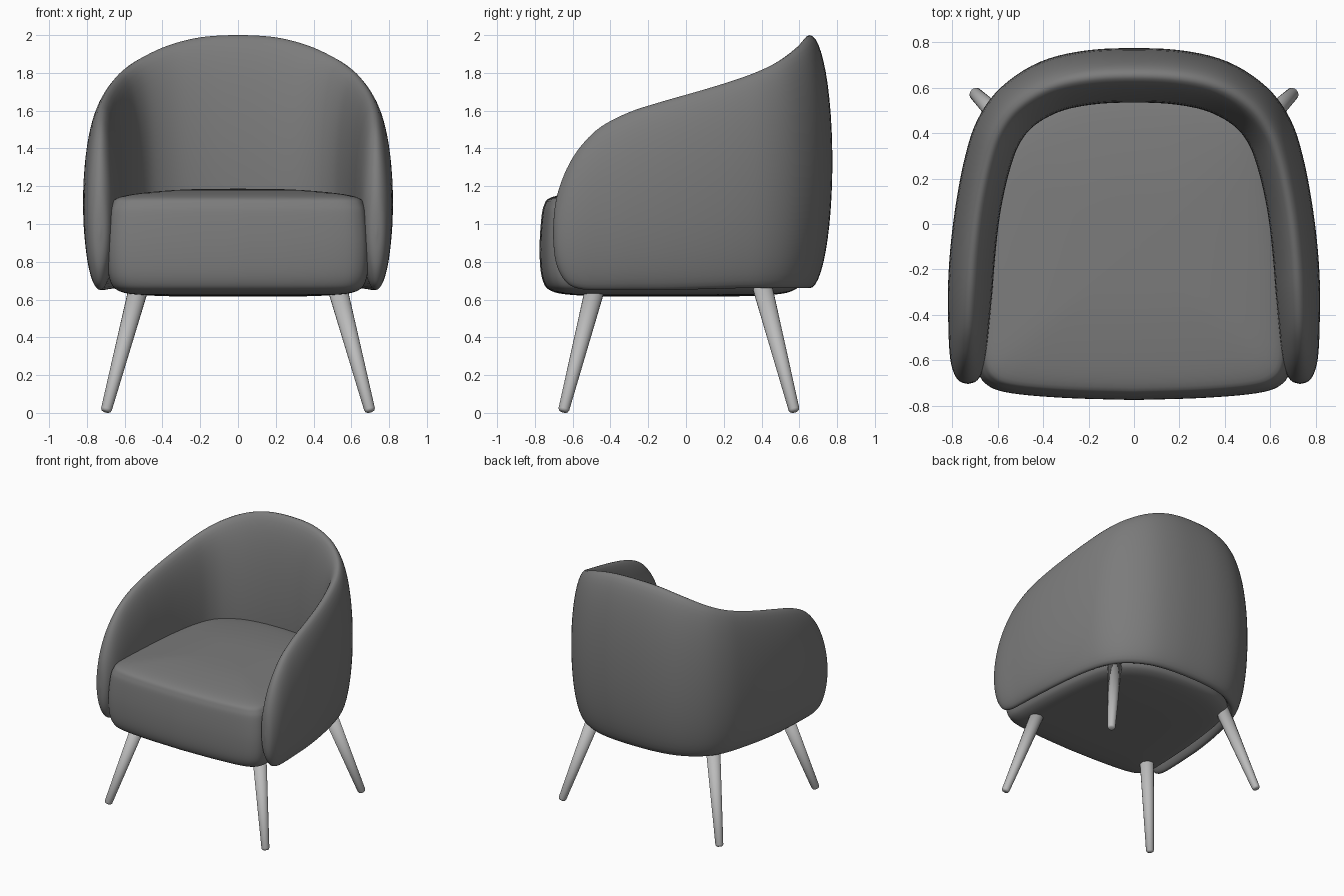
import bpy
import bmesh
import math
from mathutils import Vector

cube = bpy.data.objects.get("Cube")
if cube:
    bpy.data.objects.remove(cube)


def make_material(name, value):
    mat = bpy.data.materials.new(name)
    mat.use_nodes = True
    colour = (value, value, value, 1)
    mat.diffuse_color = colour
    bsdf = mat.node_tree.nodes["Principled BSDF"]
    bsdf.inputs["Base Color"].default_value = colour
    bsdf.inputs["Roughness"].default_value = 0.8
    return mat


fabric = make_material("dark grey fabric", 0.2)
leg_paint = make_material("light grey legs", 0.5)


def smooth_rows(rows, steps):
    """Catmull-Rom interpolation through rows of any width."""
    rows = [Vector(r) for r in rows]
    padded = [2 * rows[0] - rows[1]] + rows + [2 * rows[-1] - rows[-2]]
    result = []
    for a, b, c, d in zip(padded, padded[1:], padded[2:], padded[3:]):
        for i in range(steps):
            t = i / steps
            result.append(b + (c - a) * (t / 2)
                          + (a - 2.5 * b + 2 * c - d / 2) * t ** 2
                          + (1.5 * (b - c) + (d - a) / 2) * t ** 3)
    return result + [rows[-1]]


def loft(name, rings, mat):
    """Skin closed rings of equal length; collapsed end rings are welded."""
    bm = bmesh.new()
    loops = [[bm.verts.new(p) for p in ring] for ring in rings]
    for low, high in zip(loops, loops[1:]):
        for i in range(len(low)):
            j = (i + 1) % len(low)
            bm.faces.new((low[i], low[j], high[j], high[i]))
    bmesh.ops.remove_doubles(bm, verts=bm.verts, dist=0.0005)
    bmesh.ops.recalc_face_normals(bm, faces=bm.faces)
    mesh = bpy.data.meshes.new(name)
    bm.to_mesh(mesh)
    bm.free()
    mesh.materials.append(mat)
    mesh.polygons.foreach_set("use_smooth", [True] * len(mesh.polygons))
    obj = bpy.data.objects.new(name, mesh)
    bpy.context.collection.objects.link(obj)
    return obj


# Wraparound shell: x, y, half thickness, bottom, top from back centre to arm tip
half = [
    (0, .655, .12, .66, 2.0), (.2, .645, .12, .66, 1.988),
    (.37, .605, .118, .66, 1.945), (.51, .52, .112, .66, 1.88),
    (.595, .41, .107, .66, 1.82), (.645, .27, .103, .66, 1.766),
    (.685, .08, .1, .655, 1.707), (.71, -.12, .1, .65, 1.65),
    (.722, -.3, .098, .65, 1.592), (.728, -.45, .09, .65, 1.515),
    (.731, -.55, .083, .655, 1.42), (.732, -.62, .073, .68, 1.315),
    (.732, -.67, .055, .745, 1.195), (.732, -.695, .033, .83, 1.085),
    (.732, -.705, 0, .95, .95)]
full = [(-r[0],) + r[1:] for r in reversed(half[1:])] + half
stations = smooth_rows(full, 5)
SEGMENTS = 48
rings = []
for i, row in enumerate(stations):
    x, y, thick, low, high = row
    before, after = stations[max(i - 1, 0)], stations[min(i + 1, len(stations) - 1)]
    side = Vector((before[1] - after[1], after[0] - before[0], 0)).normalized()
    centre = Vector((x, y, (low + high) / 2))
    ring = []
    for k in range(SEGMENTS):
        a = math.tau * k / SEGMENTS
        ring.append(centre + side * (thick * math.cos(a))
                    + Vector((0, 0, (high - low) / 2 * math.sin(a))))
    rings.append(ring)
loft("backrest_and_arms", rings, fabric)

# Seat cushion: plan outline scaled along a rounded, crowned profile
plan = [(0, -.775), (.3, -.766), (.54, -.745), (.645, -.71), (.688, -.64),
        (.693, -.5), (.68, -.2), (.65, .1), (.6, .35), (.5, .5), (.3, .6), (0, .63)]
plan += [(-x, y) for x, y in reversed(plan[1:-1])] + [plan[0]]
outline = smooth_rows(plan, 5)[:-1]
profile = [(0, .615), (.5, .617), (.8, .628), (.92, .65), (.97, .69), (.995, .77),
           (1, .9), (.985, 1.04), (.965, 1.1), (.92, 1.138), (.75, 1.163),
           (.4, 1.183), (0, 1.187)]
MIDDLE = -.1
loft("seat_cushion",
     [[(x * f, MIDDLE + (y - MIDDLE) * f, z) for x, y in outline]
      for f, z in smooth_rows(profile, 4)], fabric)


# Tapered splayed legs with rounded feet
def make_leg(name, sx, foot_y, top_y):
    foot, top = Vector((sx * .7, foot_y, .012)), Vector((sx * .52, top_y, .69))
    taper = [(0, 0), (0, .016), (.006, .024), (.02, .029), (1, .053), (1, 0)]
    axis = (top - foot).normalized()
    u = axis.cross(Vector((0, 1, 0))).normalized()
    v = axis.cross(u)
    leg_rings = []
    for t, radius in taper:
        angles = [math.tau * k / 24 for k in range(24)]
        leg_rings.append([foot.lerp(top, t) + radius * (u * math.cos(a) + v * math.sin(a))
                          for a in angles])
    leg = loft(name, leg_rings, leg_paint)
    lowest = min(vert.co.z for vert in leg.data.vertices)
    for vert in leg.data.vertices:
        vert.co.z -= lowest


for side_name, sx in (("left", 1), ("right", -1)):
    make_leg("front_leg_" + side_name, sx, -.65, -.475)
    make_leg("rear_leg_" + side_name, sx, .575, .4)
